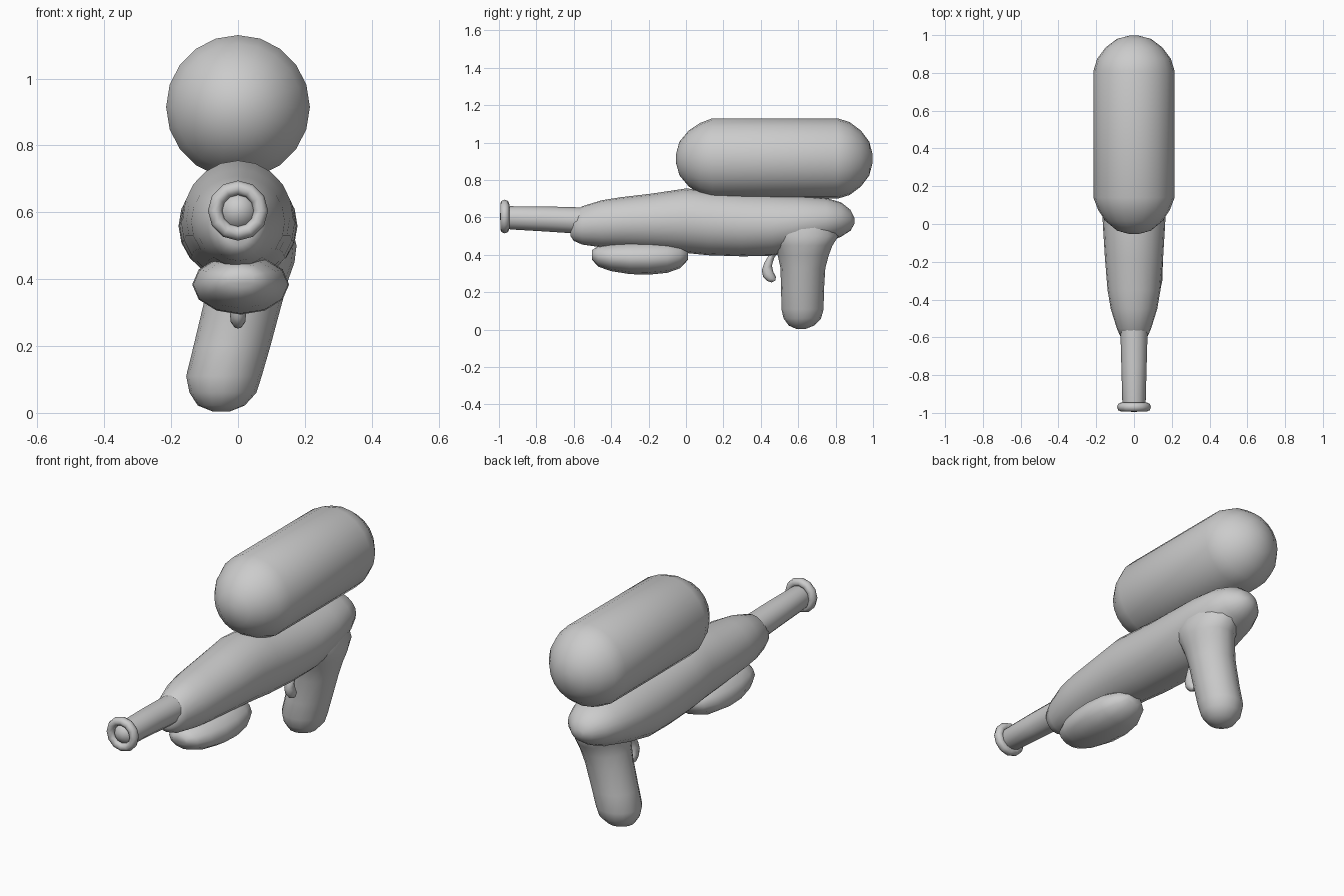
import bpy, bmesh
from math import sin, cos, pi, radians
from mathutils import Vector


def finish(name, bm, angle=60):
    bmesh.ops.recalc_face_normals(bm, faces=bm.faces)
    me = bpy.data.meshes.new(name)
    bm.to_mesh(me)
    bm.free()
    ob = bpy.data.objects.new(name, me)
    bpy.context.collection.objects.link(ob)
    bpy.ops.object.select_all(action='DESELECT')
    ob.select_set(True)
    bpy.context.view_layer.objects.active = ob
    bpy.ops.object.shade_smooth_by_angle(angle=radians(angle))
    return ob


def loft(name, rings, sides, u, v, angle=60):
    """Skin elliptical rings (centre, radius u, radius v) and cap both ends."""
    bm = bmesh.new()
    u, v = Vector(u), Vector(v)
    loops = []
    for c, ru, rv in rings:
        loops.append([bm.verts.new(Vector(c) + u * ru * cos(2 * pi * i / sides)
                                   + v * rv * sin(2 * pi * i / sides)) for i in range(sides)])
    for a, b in zip(loops, loops[1:]):
        for i in range(sides):
            j = (i + 1) % sides
            bm.faces.new((a[i], a[j], b[j], b[i]))
    bm.faces.new(loops[0])
    bm.faces.new(loops[-1])
    return finish(name, bm, angle)


X, Y, Z = (1, 0, 0), (0, 1, 0), (0, 0, 1)

# Water tank: capsule with faceted domes
R, zt = 0.215, 0.915
dome = [(0.195, 0.03), (0.175, 0.09), (0.13, 0.15), (0.07, 0.19), (0.0, 0.215)]
tank = [((0, 0.14 - d, zt), r, r) for d, r in
        [(0.193, 0.025), (0.175, 0.09), (0.125, 0.15), (0.065, 0.19), (0, R)]]
tank += [((0, 0.81 + d, zt), r, r) for d, r in
         [(0, R), (0.065, 0.195), (0.125, 0.15), (0.17, 0.09), (0.187, 0.025)]]
loft("water_tank", tank, 20, X, Z)

# Main body: y, bottom z, top z, half width
body = [(-0.617, 0.50, 0.56, 0.035), (-0.60, 0.475, 0.62, 0.07), (-0.555, 0.455, 0.66, 0.09),
        (-0.45, 0.44, 0.692, 0.123), (-0.35, 0.435, 0.708, 0.14), (-0.18, 0.425, 0.728, 0.154),
        (0.0, 0.41, 0.755, 0.165), (0.12, 0.398, 0.745, 0.17), (0.3, 0.392, 0.73, 0.175),
        (0.46, 0.395, 0.724, 0.178), (0.62, 0.43, 0.716, 0.172), (0.75, 0.465, 0.704, 0.15),
        (0.83, 0.497, 0.68, 0.115), (0.88, 0.53, 0.64, 0.065), (0.90, 0.565, 0.60, 0.025)]
loft("body", [((0, y, (a + b) / 2), w, (b - a) / 2) for y, a, b, w in body], 20, X, Z)

# Grip, leaning sideways and flaring into the body
grip = [(0.004, -0.05, 0.615, 0.025, 0.025), (0.022, -0.05, 0.617, 0.07, 0.068),
        (0.06, -0.045, 0.622, 0.10, 0.10), (0.11, -0.042, 0.623, 0.113, 0.113),
        (0.20, -0.018, 0.623, 0.115, 0.114), (0.33, 0.015, 0.625, 0.117, 0.12),
        (0.40, 0.033, 0.627, 0.118, 0.137), (0.45, 0.047, 0.628, 0.122, 0.155),
        (0.50, 0.047, 0.625, 0.128, 0.19), (0.56, 0.03, 0.61, 0.13, 0.2)]
loft("grip", [((x, y, z), rx, ry) for z, x, y, rx, ry in grip], 16, X, Y)

# Barrel with domed nozzle tip
barrel = [((0, -0.995, 0.605), 0.015, 0.015), ((0, -0.982, 0.605), 0.04, 0.04),
          ((0, -0.96, 0.603), 0.055, 0.055), ((0, -0.94, 0.598), 0.062, 0.062),
          ((0, -0.75, 0.592), 0.067, 0.067), ((0, -0.5, 0.58), 0.074, 0.072)]
loft("barrel", barrel, 12, X, Z)

# Muzzle ring
bm = bmesh.new()
n, m = 12, 8
g = [[bm.verts.new((cos(2 * pi * i / n) * (0.068 + 0.022 * cos(2 * pi * j / m)),
                    -0.969 + 0.024 * sin(2 * pi * j / m),
                    0.605 + sin(2 * pi * i / n) * (0.068 + 0.022 * cos(2 * pi * j / m))))
      for j in range(m)] for i in range(n)]
for i in range(n):
    for j in range(m):
        bm.faces.new((g[i][j], g[(i + 1) % n][j], g[(i + 1) % n][(j + 1) % m], g[i][(j + 1) % m]))
finish("muzzle_ring", bm)

# Pump handle under the body: y, centre z, half width, half height
pump = [(-0.503, 0.40, 0.045, 0.025), (-0.47, 0.392, 0.085, 0.055), (-0.40, 0.387, 0.12, 0.074),
        (-0.30, 0.384, 0.142, 0.087), (-0.20, 0.384, 0.145, 0.09), (-0.10, 0.387, 0.13, 0.083),
        (-0.03, 0.392, 0.095, 0.063), (0.012, 0.40, 0.045, 0.025)]
loft("pump_handle", [((0.008, y, z), rx, rz) for y, z, rx, rz in pump], 12, X, Z)

# Trigger: short hooked bar
trig = [((0, 0.475, 0.42), 0.024, 0.03), ((0, 0.445, 0.37), 0.024, 0.03),
        ((0, 0.432, 0.33), 0.024, 0.03), ((0, 0.44, 0.295), 0.024, 0.03),
        ((0, 0.457, 0.272), 0.022, 0.026), ((0, 0.468, 0.258), 0.012, 0.012)]
loft("trigger", trig, 8, X, (0, 0.9, 0.44))
